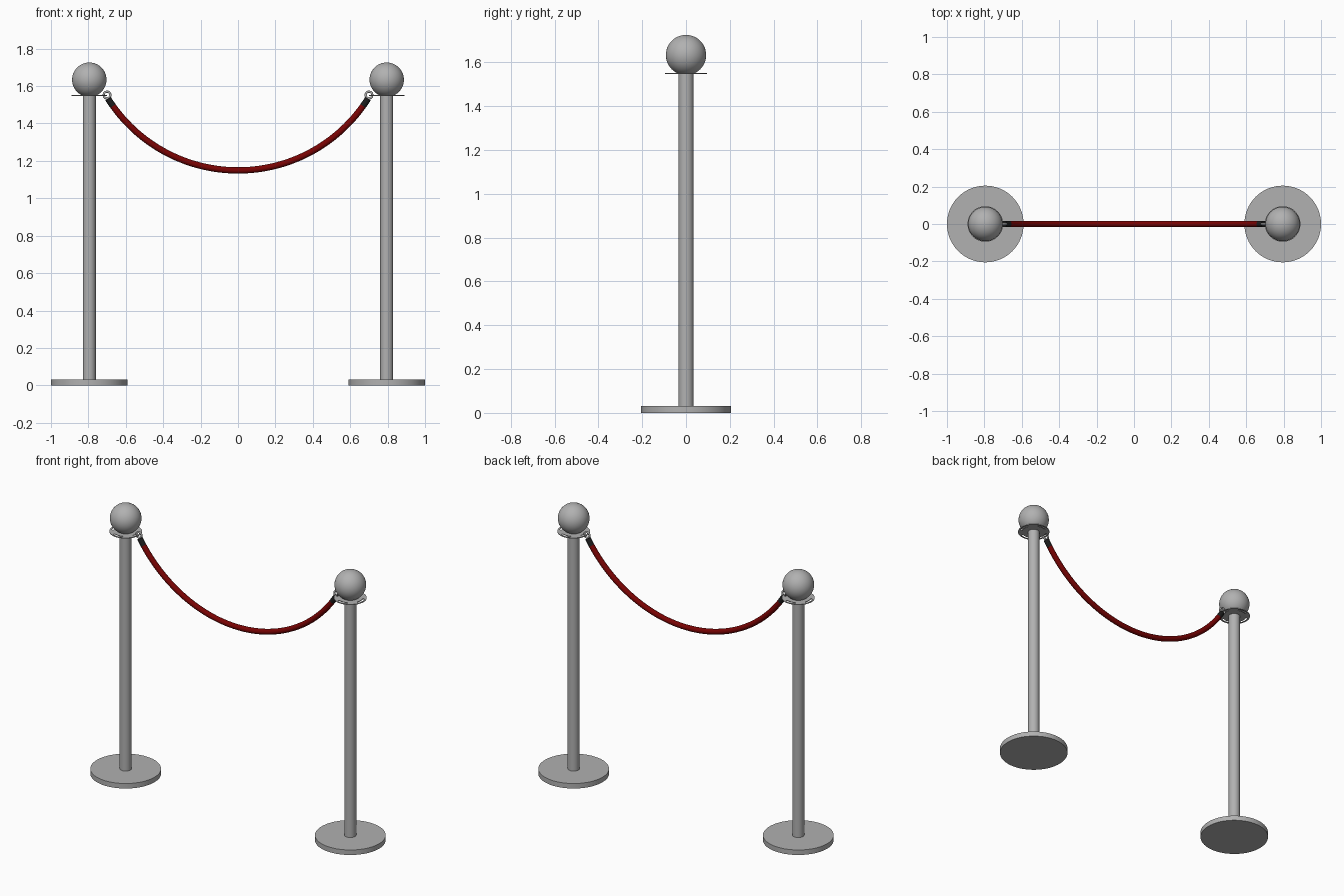
import bpy, bmesh, math

if "Cube" in bpy.data.objects:
    bpy.data.objects.remove(bpy.data.objects["Cube"])

POST_X = 0.795
ROPE_END = (0.700, 1.541)
ROPE_LOW = 1.149


def material(name, color):
    m = bpy.data.materials.new(name)
    m.diffuse_color = color
    m.use_nodes = True
    m.node_tree.nodes["Principled BSDF"].inputs["Base Color"].default_value = m.diffuse_color
    return m


red = material("rope_red", (0.19, 0.001, 0.001, 1))
dark = material("cap_dark", (0.012, 0.012, 0.012, 1))
metal = material("stand_metal", (0.44, 0.44, 0.44, 1))


def smooth(ob, name, mat=metal):
    ob.name = name
    ob.data.materials.append(mat)
    bpy.ops.object.shade_smooth_by_angle(angle=math.radians(35))


def cylinder(name, r, z0, z1, x, n=48):
    bpy.ops.mesh.primitive_cylinder_add(vertices=n, radius=r, depth=z1 - z0,
                                        location=(x, 0, (z0 + z1) / 2))
    smooth(bpy.context.object, name)


# Thin round plate with four curved slots for hooking the rope rings
def slotted_plate(name, x, z):
    radii, n = (0.02, 0.073, 0.086, 0.095), 64
    bm = bmesh.new()
    rings = [[bm.verts.new((r * math.cos(2 * math.pi * i / n),
                            r * math.sin(2 * math.pi * i / n), 0))
              for i in range(n)] for r in radii]
    for k in range(3):
        for i in range(n):
            bridge = (i - 4) % 16 < 8          # diagonal spokes between slots
            if k == 1 and not bridge:
                continue
            j = (i + 1) % n
            bm.faces.new((rings[k][i], rings[k + 1][i], rings[k + 1][j], rings[k][j]))
    me = bpy.data.meshes.new(name)
    bm.to_mesh(me)
    bm.free()
    me.materials.append(metal)
    ob = bpy.data.objects.new(name, me)
    bpy.context.collection.objects.link(ob)
    ob.location = (x, 0, z)
    sol = ob.modifiers.new("thickness", 'SOLIDIFY')
    sol.thickness, sol.offset = 0.004, 0


# Round tube along an arc of the rope's circle
RADIUS = (ROPE_END[0] ** 2 + (ROPE_END[1] - ROPE_LOW) ** 2) / (2 * (ROPE_END[1] - ROPE_LOW))
HALF = math.asin(ROPE_END[0] / RADIUS)


def arc_tube(name, a0, a1, r, steps, mat):
    cu = bpy.data.curves.new(name, 'CURVE')
    cu.dimensions = '3D'
    cu.bevel_depth, cu.bevel_resolution, cu.use_fill_caps = r, 6, True
    sp = cu.splines.new('POLY')
    sp.points.add(steps)
    for i, p in enumerate(sp.points):
        a = a0 + (a1 - a0) * i / steps
        p.co = (RADIUS * math.sin(a), 0, ROPE_LOW + RADIUS * (1 - math.cos(a)), 1)
    sp.use_smooth = True
    cu.materials.append(mat)
    ob = bpy.data.objects.new(name, cu)
    bpy.context.collection.objects.link(ob)


CAP = 0.07
arc_tube("rope", -HALF + CAP, HALF - CAP, 0.017, 64, red)

for side, s in (("left", -1), ("right", 1)):
    x = s * POST_X
    # Stand: base, post, plate and ball
    cylinder(side + "_base", 0.205, 0, 0.032, x, 64)
    cylinder(side + "_post", 0.0345, 0.03, 1.56, x)
    slotted_plate(side + "_plate", x, 1.55)
    bpy.ops.mesh.primitive_uv_sphere_add(segments=48, ring_count=24, radius=0.092,
                                         location=(x, 0, 1.634))
    smooth(bpy.context.object, side + "_ball")
    # Rope end: dark cap and metal ring through the slot
    arc_tube(side + "_rope_cap", s * (HALF - CAP), s * (HALF - 0.012), 0.0172, 6, dark)
    bpy.ops.mesh.primitive_torus_add(major_radius=0.018, minor_radius=0.006,
                                     major_segments=32, minor_segments=12,
                                     location=(s * 0.700, 0, 1.552),
                                     rotation=(math.pi / 2, 0, 0))
    smooth(bpy.context.object, side + "_ring")
